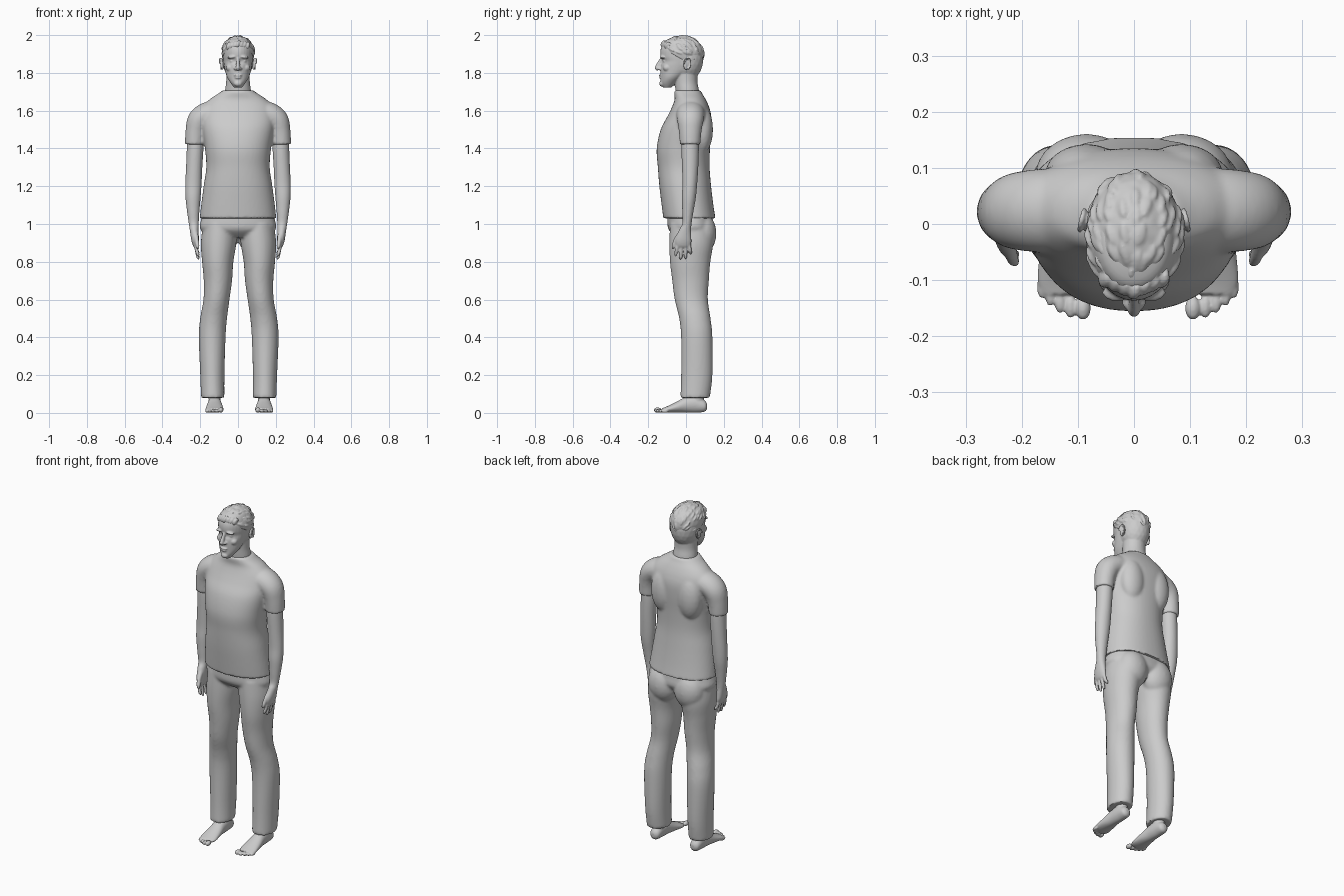
import bpy, bmesh, math, random
from mathutils import Vector, Matrix

if "Cube" in bpy.data.objects:
    bpy.data.objects.remove(bpy.data.objects["Cube"])

grey = bpy.data.materials.new("plain grey")
grey.use_nodes = True
grey.diffuse_color = (0.6, 0.6, 0.6, 1)
grey.node_tree.nodes["Principled BSDF"].inputs["Base Color"].default_value = (0.6, 0.6, 0.6, 1)

X, Y, Z = Vector((1, 0, 0)), Vector((0, 1, 0)), Vector((0, 0, 1))


def spline(rows, steps=5):
    """Catmull-Rom interpolation through rows of numbers."""
    rows = [Vector(r) for r in rows]
    out = []
    for i in range(len(rows) - 1):
        p0, p1, p2, p3 = rows[max(i - 1, 0)], rows[i], rows[i + 1], rows[min(i + 2, len(rows) - 1)]
        for k in range(steps):
            t = k / steps
            out.append(0.5 * (2 * p1 + (p2 - p0) * t + (2 * p0 - 5 * p1 + 4 * p2 - p3) * t * t
                              + (3 * p1 - p0 - 3 * p2 + p3) * t ** 3))
    return out + [rows[-1]]


def tube(bm, rows, ref=Y, axis=None, power=2, n=32):
    """Loft of (x, y, z, half size along ref, half size across) rings."""
    rows = spline(rows)
    rings = []
    for i, r in enumerate(rows):
        a, b = rows[max(i - 1, 0)], rows[min(i + 1, len(rows) - 1)]
        t = axis or (Vector(b[:3]) - Vector(a[:3])).normalized()
        u = (ref - t * ref.dot(t)).normalized()
        v = t.cross(u)
        ring = []
        for k in range(n):
            c, s = math.cos(math.tau * k / n), math.sin(math.tau * k / n)
            c = math.copysign(abs(c) ** (2 / power), c)
            s = math.copysign(abs(s) ** (2 / power), s)
            ring.append(bm.verts.new(Vector(r[:3]) + u * c * r[3] + v * s * r[4]))
        rings.append(ring)
    for p, q in zip(rings, rings[1:]):
        for k in range(n):
            bm.faces.new((p[k], p[(k + 1) % n], q[(k + 1) % n], q[k]))
    bm.faces.new(rings[0])
    bm.faces.new(rings[-1])


def blob(bm, pos, size, rot=None):
    m = Matrix.Translation(pos) @ (rot or Matrix()) @ Matrix.Diagonal((*size, 1))
    bmesh.ops.create_icosphere(bm, subdivisions=3, radius=1, matrix=m)


def finish(bm, name, voxel, smooth):
    """Fuse the volumes into one smooth skin."""
    bmesh.ops.recalc_face_normals(bm, faces=bm.faces)
    me = bpy.data.meshes.new(name)
    bm.to_mesh(me)
    bm.free()
    ob = bpy.data.objects.new(name, me)
    bpy.context.collection.objects.link(ob)
    me.materials.append(grey)
    mod = ob.modifiers.new("fuse", 'REMESH')
    mod.mode, mod.voxel_size = 'VOXEL', voxel
    mod = ob.modifiers.new("soften", 'SMOOTH')
    mod.factor, mod.iterations = 0.5, smooth
    bpy.ops.object.select_all(action='DESELECT')
    ob.select_set(True)
    bpy.context.view_layer.objects.active = ob
    bpy.ops.object.convert(target='MESH')
    bpy.ops.object.shade_smooth_by_angle(angle=math.radians(50))


# T-shirt: torso, shoulder blades and sleeves
bm = bmesh.new()
torso = [(1.03, .018, .138, .203), (1.1, .008, .137, .195), (1.2, -.004, .137, .182), (1.3, -.012, .137, .168),
         (1.4, -.014, .141, .175), (1.5, .0, .134, .19), (1.57, .018, .116, .197), (1.62, .024, .098, .187),
         (1.66, .022, .082, .15), (1.69, .012, .074, .105), (1.708, .008, .07, .08)]
tube(bm, [(0, y, z, ry, rx) for z, y, ry, rx in torso], axis=Z, power=2.2, n=48)
for s in (1, -1):
    blob(bm, (s * .085, .085, 1.5), (.075, .058, .13))
    tube(bm, [(s * .08, .024, 1.59, .075, .065), (s * .155, .024, 1.583, .075, .065),
              (s * .205, .023, 1.55, .07, .062), (s * .224, .022, 1.49, .06, .054),
              (s * .23, .022, 1.42, .054, .051)])
finish(bm, "shirt", .008, 5)

# Trousers: pelvis, seat and two legs
bm = bmesh.new()
tube(bm, [(0, .02, 1.08, .115, .175), (0, .022, 1.02, .12, .196), (0, .026, .97, .118, .197),
          (0, .03, .93, .08, .12)], axis=Z, power=2.2, n=48)
leg = [(1.0, .1, .09, .025, .11), (.9, .108, .094, .028, .116), (.8, .113, .083, .022, .107),
       (.7, .112, .075, .024, .097), (.6, .12, .069, .028, .088), (.5, .136, .071, .047, .083),
       (.4, .144, .071, .057, .083), (.2, .143, .064, .057, .083), (.08, .141, .062, .048, .078)]
for s, k in ((1, 1), (-1, .95)):
    tube(bm, [(s * x * k, y, z, ry, rx) for z, x, rx, y, ry in leg], axis=Z)
    blob(bm, (s * .085, .085, .95), (.092, .076, .11))
finish(bm, "trousers", .008, 5)

# Arms with palms, fingers and thumb
arm = [(.226, .022, 1.47, .044, .042), (.227, .022, 1.4, .046, .044), (.232, .022, 1.3, .043, .043),
       (.236, .02, 1.21, .039, .043), (.238, .015, 1.14, .037, .04), (.237, .01, 1.07, .03, .033),
       (.234, .005, 1.0, .024, .026), (.231, -.005, .96, .033, .023), (.227, -.014, .915, .043, .02),
       (.222, -.014, .885, .04, .015), (.22, -.014, .875, .03, .008)]
for s, side in ((1, "left"), (-1, "right")):
    bm = bmesh.new()
    tube(bm, [(s * x, y, z, a, b) for x, y, z, a, b in arm])
    for y0, y1, tip in ((-.045, -.054, .828), (-.024, -.028, .812), (-.003, -.002, .815), (.016, .024, .838)):
        tube(bm, [(s * .223, y0, .9, .01, .01), (s * .22, (y0 + y1) / 2, .865, .0095, .0095),
                  (s * .212, y1, tip + .012, .0085, .0085), (s * .207, y1, tip, .004, .004)], n=16)
    tube(bm, [(s * .226, -.022, .955, .017, .015), (s * .22, -.05, .92, .013, .012),
              (s * .214, -.066, .885, .01, .01), (s * .21, -.071, .868, .004, .004)], n=16)
    finish(bm, side + "_arm", .0045, 3)

# Bare feet with ankles and toes
foot = [(.112, .035, .01, .012), (.098, .036, .028, .03), (.05, .047, .034, .046), (0, .043, .037, .042),
        (-.05, .03, .044, .029), (-.1, .018, .048, .017), (-.125, .014, .04, .011)]
toes = [(-.033, -.15, .014), (-.011, -.147, .0105), (.008, -.138, .01), (.025, -.126, .0095), (.04, -.112, .009)]
for s, cx, side in ((1, .138, "left"), (-1, -.124, "right")):
    bm = bmesh.new()
    tube(bm, [(cx, y, z, w, h) for y, z, w, h in foot], ref=X, axis=Y)
    tube(bm, [(cx, .062, .2, .038, .036), (cx, .062, .1, .035, .032), (cx, .055, .03, .035, .03)], axis=Z)
    for x, y, r in toes:
        blob(bm, (cx + s * x, y, r + .001), (r, .021, r))
    finish(bm, side + "_foot", .0035, 3)

# Head: neck, jaw, skull and facial features
bm = bmesh.new()
tube(bm, [(0, .015, 1.64, .062, .075), (0, .006, 1.71, .062, .068), (0, .0, 1.76, .06, .062),
          (0, .0, 1.84, .065, .062)], axis=Z)
face = [(1.722, -.1, .02, .02), (1.745, -.092, .042, .038), (1.775, -.074, .06, .057), (1.81, -.05, .086, .068),
        (1.84, -.04, .094, .074), (1.862, -.036, .09, .077), (1.89, -.03, .106, .08), (1.93, -.025, .108, .08),
        (1.97, -.03, .08, .062), (1.985, -.03, .04, .03)]
tube(bm, [(0, y, z, ry, rx) for z, y, ry, rx in face], axis=Z)
blob(bm, (0, .0, 1.875), (.083, .092, .12))
tube(bm, [(0, -.122, 1.885, .01, .009), (0, -.138, 1.855, .012, .009), (0, -.15, 1.828, .014, .012),
          (0, -.145, 1.817, .01, .012)], n=16)
blob(bm, (0, -.155, 1.827), (.011, .011, .01))
blob(bm, (0, -.133, 1.787), (.022, .011, .0055))
blob(bm, (0, -.132, 1.775), (.018, .011, .006))
blob(bm, (0, -.126, 1.743), (.022, .016, .016))
for s in (1, -1):
    blob(bm, (s * .03, -.122, 1.884), (.027, .016, .008), Matrix.Rotation(s * .15, 4, 'Y'))
    blob(bm, (s * .03, -.112, 1.862), (.014, .01, .008))
    blob(bm, (s * .042, -.1, 1.827), (.022, .022, .02))
    blob(bm, (s * .013, -.14, 1.822), (.008, .011, .008))
finish(bm, "head", .004, 3)

# Ears: shell with a raised rim
for s, side in ((1, "left"), (-1, "right")):
    bm = bmesh.new()
    tilt = Matrix.Rotation(-.15, 4, 'X') @ Matrix.Rotation(s * .25, 4, 'Z')
    blob(bm, (s * .083, .004, 1.845), (.01, .017, .03), tilt)
    path = []
    for k in range(9):
        a = math.radians(-60 + 30 * k)
        p = tilt @ Vector((s * .008, .018 * math.cos(a), .03 * math.sin(a)))
        path.append((s * .085 + p.x, .004 + p.y, 1.847 + p.z, .0045, .0045))
    tube(bm, path, ref=X, n=12)
    finish(bm, side + "_ear", .003, 2)

# Short hair: cap trimmed along the hairline, with swept locks
random.seed(4)
bm = bmesh.new()
centre, size = Vector((0, -.02, 1.903)), Vector((.087, .114, .094))
blob(bm, centre, size)
cut_point, cut_dir = Vector((0, -.13, 1.935)), Vector((0, .13, .22))
bmesh.ops.bisect_plane(bm, geom=bm.verts[:] + bm.edges[:] + bm.faces[:], plane_co=cut_point,
                       plane_no=cut_dir, clear_inner=True)
bmesh.ops.holes_fill(bm, edges=[e for e in bm.edges if e.is_boundary])
for i in range(110):
    d = Vector((random.gauss(0, 1), random.gauss(0, 1), random.gauss(0.3, 1))).normalized()
    p = centre + Vector(d * size for d, size in zip(d, size))
    if (p - cut_point).dot(cut_dir) > .003:
        sweep = (Vector((d.x * .5, 1, -.4)) - d * d.dot(Vector((d.x * .5, 1, -.4)))).normalized()
        blob(bm, p - d * .002, (.008, .02, .0055), sweep.to_track_quat('Y', 'Z').to_matrix().to_4x4())
for k in range(-3, 4):
    blob(bm, (k * .017, -.118 + abs(k) * .007, 1.953 - abs(k) * .003), (.011, .016, .022),
         Matrix.Rotation(.35, 4, 'Y') @ Matrix.Rotation(-.4, 4, 'X'))
finish(bm, "hair", .004, 2)
